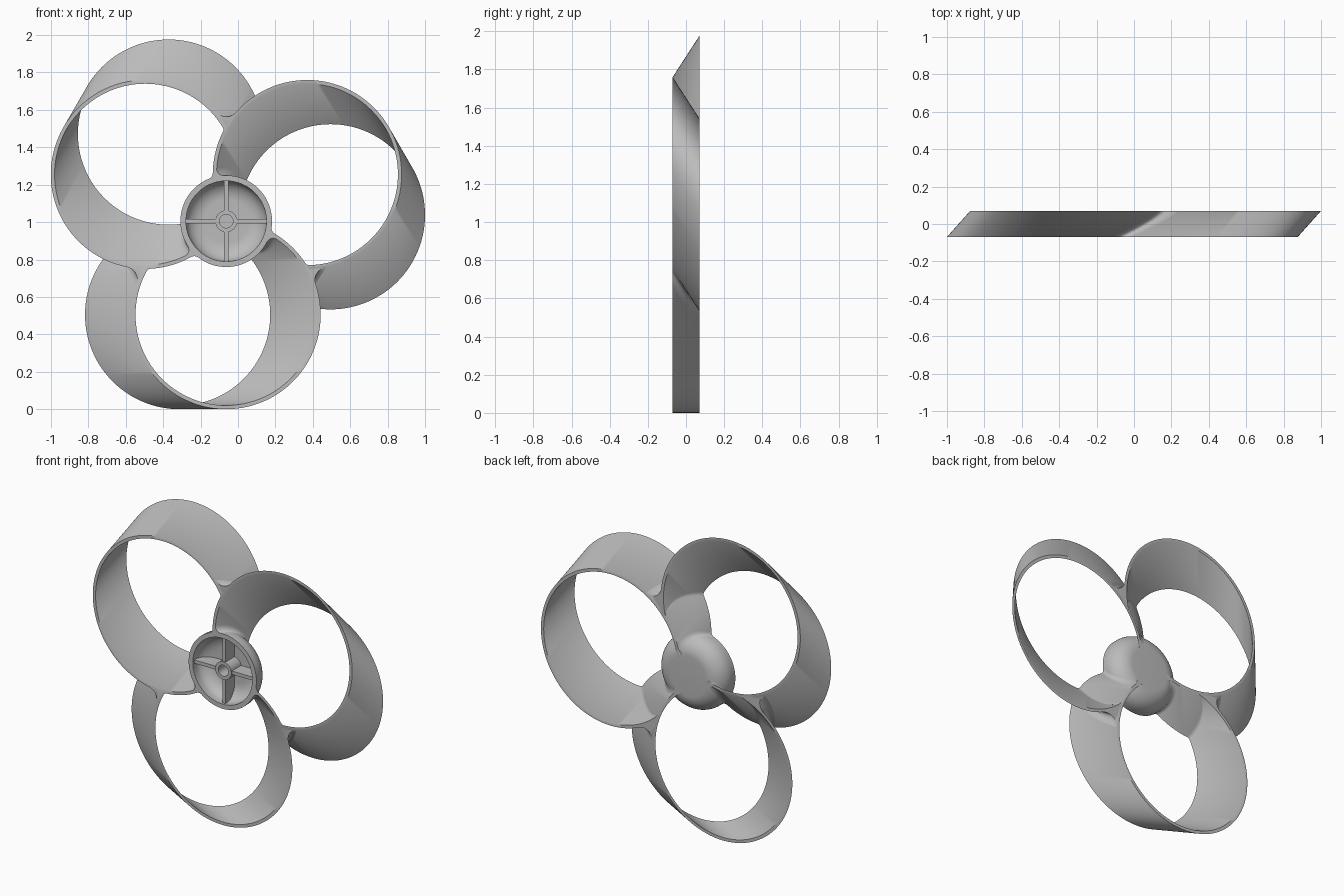
import bpy, bmesh, math
from mathutils import Vector

if "Cube" in bpy.data.objects:
    bpy.data.objects.remove(bpy.data.objects["Cube"])

HUB = Vector((-0.063, 1.005))      # hub axis in x, z
DEPTH = 0.07                       # half thickness along y
R, WALL = 0.505, 0.02              # blade ring outer radius and wall
SEGS = 128

grey = bpy.data.materials.new("plain grey")
grey.use_nodes = True
grey.diffuse_color = (0.5, 0.5, 0.5, 1)
grey.node_tree.nodes["Principled BSDF"].inputs["Base Color"].default_value = (0.5, 0.5, 0.5, 1)


def loft(name, sections, ring=False):
    """Skin a row of closed sections, either into a ring or with end caps."""
    bm = bmesh.new()
    rows = [[bm.verts.new(p) for p in s] for s in sections]
    n = len(rows[0])
    for a, b in zip(rows, rows[1:] + rows[:1] if ring else rows[1:]):
        for i in range(n):
            j = (i + 1) % n
            bm.faces.new((a[i], a[j], b[j], b[i]))
    if not ring:
        bm.faces.new(rows[0])
        bm.faces.new(rows[-1])
    bmesh.ops.remove_doubles(bm, verts=bm.verts, dist=1e-5)
    bmesh.ops.recalc_face_normals(bm, faces=bm.faces)
    mesh = bpy.data.meshes.new(name)
    bm.to_mesh(mesh)
    bm.free()
    mesh.materials.append(grey)
    obj = bpy.data.objects.new(name, mesh)
    bpy.context.collection.objects.link(obj)
    return obj


def polar(angle, r=1.0):
    return Vector((math.cos(angle), math.sin(angle))) * r


def at(p, y):
    return (p.x, y, p.y)


def lathe(name, profile):
    """Revolve (radius, y) points about the hub axis."""
    return loft(name, [[at(HUB + polar(math.tau * i / SEGS, r), y) for r, y in profile]
                       for i in range(SEGS)], ring=True)


def cut(obj, cutters):
    for c in cutters:
        m = obj.modifiers.new("cut", 'BOOLEAN')
        m.operation, m.solver, m.object = 'DIFFERENCE', 'EXACT', c
    bpy.context.view_layer.update()
    mesh = bpy.data.meshes.new_from_object(
        obj.evaluated_get(bpy.context.evaluated_depsgraph_get()))
    obj.modifiers.clear()
    obj.data = mesh


def smooth(obj):
    bpy.ops.object.select_all(action='DESELECT')
    obj.select_set(True)
    bpy.context.view_layer.objects.active = obj
    bpy.ops.object.shade_smooth_by_angle(angle=math.radians(35))


def ring_angle(k):
    return math.radians(-90 + 120 * k)


def centre(k, y):
    """Centre of a slanted ring at depth y."""
    a = ring_angle(k)
    return HUB + polar(a, 0.5) + polar(a - math.pi / 2, 0.25 * (y + DEPTH) / (2 * DEPTH))


def meet(a, ra, b, rb, toward):
    """Crossing point of two circles lying furthest along a direction."""
    d = (b - a).length
    u = (b - a) / d
    s = (d * d + ra * ra - rb * rb) / (2 * d)
    h = math.sqrt(max(ra * ra - s * s, 0))
    v = Vector((-u.y, u.x))
    if v.dot(toward) < 0:
        v = -v
    return a + u * s + v * h


def dome_radius(y):
    t = max(0.0, min(1.0, (y + 0.04) / 0.11))
    return 0.13 + 0.115 * math.sqrt(1 - t * t)


def fillet(name, r, shape, inner):
    """Concave web between a ring wall and a second round wall."""
    sections = []
    for i in range(17):
        y = -DEPTH + 2 * DEPTH * i / 16
        a, b, rb, toward = shape(y)
        side = -1 if inner else 1
        ra = R - WALL if inner else R
        f = meet(a, ra + side * r, b, rb + r, toward)
        root = meet(a, ra - side * 0.008, b, rb - 0.008, toward)
        ta = a + (f - a).normalized() * ra
        tb = b + (f - b).normalized() * rb
        a0 = math.atan2(ta.y - f.y, ta.x - f.x)
        turn = math.atan2(tb.y - f.y, tb.x - f.x) - a0
        turn = (turn + math.pi) % math.tau - math.pi
        arc = [f + polar(a0 + turn * j / 8, r) for j in range(9)]
        sections.append([at(p, y) for p in [root] + arc])
    smooth(loft(name, sections))


# Hub: domed cup, open at the front
steps = [i / 12 for i in range(13)]
outer = [(dome_radius(-0.04 + 0.11 * math.sin(t * math.pi / 2)),
          -0.04 + 0.11 * math.sin(t * math.pi / 2)) for t in steps]
cavity = [(0.115 + 0.1 * math.cos(t * math.pi / 2),
           -0.04 + 0.08 * math.sin(t * math.pi / 2)) for t in steps]
hub = lathe("hub_cup", [(0.215, -DEPTH), (0.245, -DEPTH)] + outer + [(0, DEPTH), (0, 0.04)] + cavity[::-1])
smooth(hub)
smooth(lathe("shaft_socket", [(0.036, -0.062), (0.058, -0.062), (0.058, 0.05), (0.036, 0.05)]))

# Four ribs inside the hub
for k in range(4):
    d = polar(k * math.pi / 2)
    w = Vector((-d.y, d.x)) * 0.011
    ends = []
    for dist, back in ((0.05, 0.05), (0.13, 0.05), (0.222, -0.01)):
        p = HUB + d * dist
        ends.append([at(p - w, -0.055), at(p + w, -0.055), at(p + w, back), at(p - w, back)])
    loft(f"hub_rib_{k + 1}", ends)

# Cutters: hub cavity and the slanted bore of each ring
cavity_cut = lathe("cavity_cutter", [(0, -0.1), (0.22, -0.1), (0.22, -0.04)]
                   + [(r + 0.004, y + 0.004) for r, y in cavity] + [(0, 0.044)])
bores = [loft(f"bore_cutter_{k + 1}", [[at(centre(k, y) + polar(math.tau * i / SEGS, R - WALL / 2), y)
                                        for i in range(SEGS)] for y in (-0.1, 0.1)])
         for k in range(3)]
for c in bores + [cavity_cut]:
    c.hide_render = True

# Blade rings, each ending on its neighbour
for k in range(3):
    corners = ((R, -DEPTH), (R, DEPTH), (R - WALL, DEPTH), (R - WALL, -DEPTH))
    blade = loft(f"blade_ring_{k + 1}",
                 [[at(centre(k, y) + polar(math.tau * i / SEGS, r), y) for r, y in corners]
                  for i in range(SEGS)], ring=True)
    cut(blade, [bores[k - 1], cavity_cut])
    smooth(blade)

    # Webs at the neighbouring ring and at the hub
    away = polar(ring_angle(k) - math.pi / 3)
    entry = polar(ring_angle(k) + math.pi / 2)

    def at_ring(y):
        return centre(k, y), centre(k - 1, y), R, away

    def at_hub(y):
        return centre(k, y), HUB, dome_radius(y), entry

    fillet(f"ring_web_outer_{k + 1}", 0.07, at_ring, False)
    fillet(f"ring_web_inner_{k + 1}", 0.025, at_ring, True)
    fillet(f"hub_web_outer_{k + 1}", 0.035, at_hub, False)
    fillet(f"hub_web_inner_{k + 1}", 0.035, at_hub, True)

for c in bores + [cavity_cut]:
    bpy.data.objects.remove(c)
